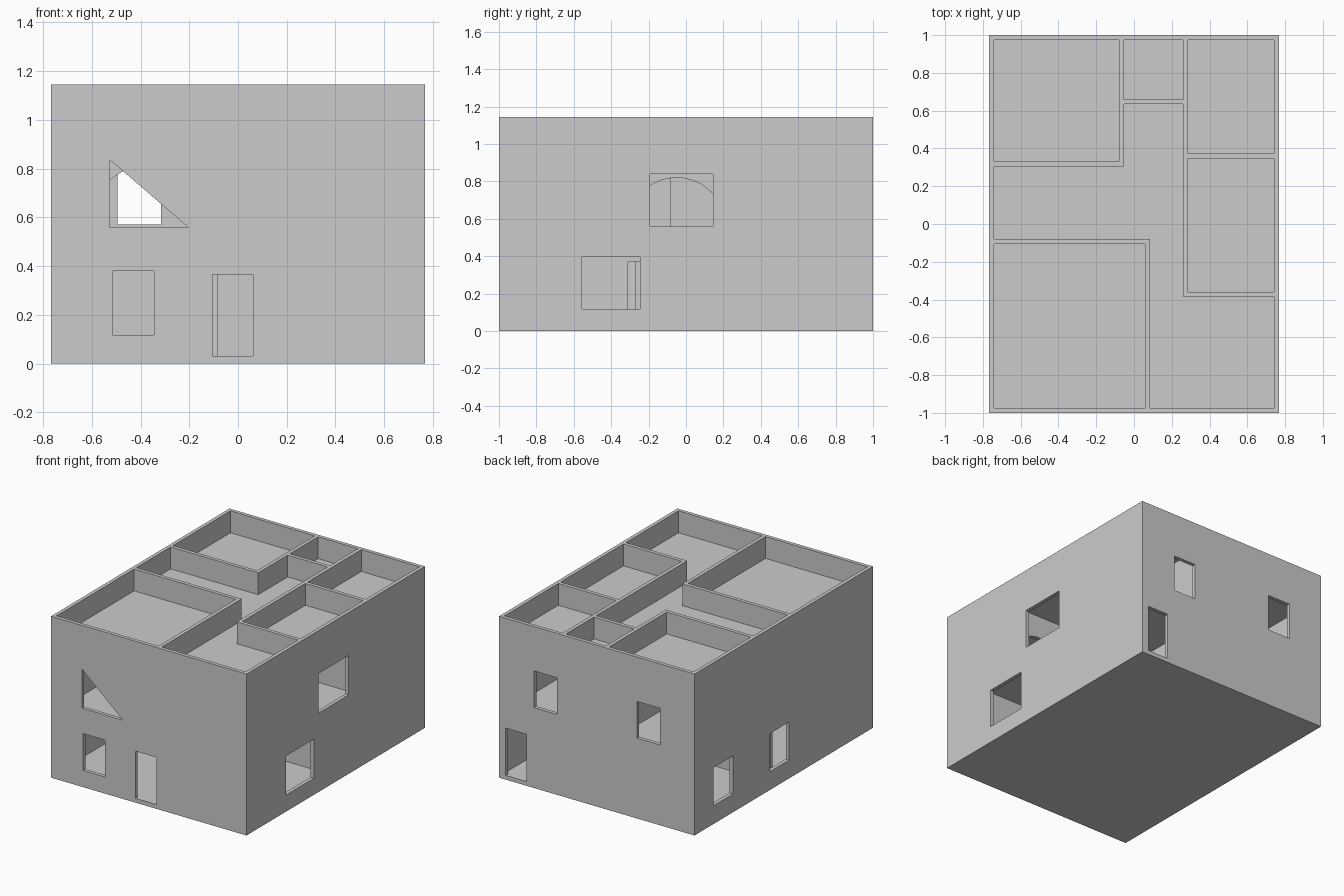
import bpy, math

if "Cube" in bpy.data.objects:
    bpy.data.objects.remove(bpy.data.objects["Cube"])

T = 0.026                 # wall thickness
W, D, H = 0.767, 1.0, 1.145
IX, IY = W - T, D - T     # inner half sizes
F1, F2, ROOF = 0.44, 0.47, 0.99


def rect(a, b, z0, z1):
    return [(a, z0), (b, z0), (b, z1), (a, z1)]


def arch(c, r, base, spring):
    """Round-headed doorway outline."""
    n = 20
    return [(c - r, base), (c + r, base)] + [
        (c + r * math.cos(math.pi * i / n), spring + r * math.sin(math.pi * i / n))
        for i in range(n + 1)]


def wall(name, axis, at, a, b, z0, z1, holes=()):
    """Flat wall along x or y, a filled outline with holes, extruded to thickness."""
    cu = bpy.data.curves.new(name, 'CURVE')
    cu.dimensions = '2D'
    cu.fill_mode = 'BOTH'
    cu.extrude = T / 2
    for pts in [rect(a, b, z0, z1)] + list(holes):
        s = cu.splines.new('POLY')
        s.points.add(len(pts) - 1)
        for p, (u, v) in zip(s.points, pts):
            p.co = (u, v, 0, 1)
        s.use_cyclic_u = True
    tmp = bpy.data.objects.new(name + "_outline", cu)
    bpy.context.collection.objects.link(tmp)
    dg = bpy.context.evaluated_depsgraph_get()
    me = bpy.data.meshes.new_from_object(tmp.evaluated_get(dg))
    bpy.data.objects.remove(tmp)
    me.shade_flat()
    ob = bpy.data.objects.new(name, me)
    bpy.context.collection.objects.link(ob)
    along_x = axis == 'x'
    ob.location = (0, at, 0) if along_x else (at, 0, 0)
    ob.rotation_euler = (math.pi / 2, 0, 0 if along_x else math.pi / 2)
    return ob


def slab(name, z0, z1):
    bpy.ops.mesh.primitive_cube_add(size=1, location=(0, 0, (z0 + z1) / 2))
    ob = bpy.context.object
    ob.name = name
    ob.scale = (2 * IX, 2 * IY, z1 - z0)


# floors and roof deck
slab("ground_floor", 0, 0.03)
slab("upper_floor", F1, F2)
slab("roof_deck", ROOF - 0.03, ROOF)

# outer walls with windows and doors
wall("front_wall", 'x', -D + T / 2, -W, W, 0, H, [
    rect(-0.515, -0.345, 0.118, 0.38),
    rect(-0.105, 0.062, 0.03, 0.365),
    [(-0.525, 0.558), (-0.203, 0.558), (-0.525, 0.835)]])
wall("back_wall", 'x', D - T / 2, -W, W, 0, H, [
    rect(0.55, 0.715, 0.03, 0.365),
    rect(0.313, 0.493, 0.57, 0.83),
    rect(-0.495, -0.315, 0.57, 0.83)])
wall("right_wall", 'y', W - T / 2, -IY, IY, 0, H, [
    rect(-0.555, -0.245, 0.118, 0.395),
    rect(-0.192, 0.145, 0.56, 0.84)])
wall("left_wall", 'y', -W + T / 2, -IY, IY, 0, H, [
    rect(0.57, 0.785, 0.13, 0.40),
    rect(-0.06, 0.153, 0.13, 0.40)])

# upper partitions, which rise past the roof deck to the open top
h = T / 2
upper = [
    ('x', 0.317, -IX, -0.054, [arch(-0.35, 0.26, 0.48, 0.56)]),
    ('y', -0.067, 0.317 + h, IY, []),
    ('x', -0.093, -IX, 0.085, [arch(-0.35, 0.26, 0.48, 0.56)]),
    ('y', 0.072, -IY, -0.093 - h, []),
    ('x', 0.647, -0.054, 0.26, [rect(0.02, 0.19, F2 + 0.01, 0.81)]),
    ('y', 0.273, -0.385, IY, [arch(-0.05, 0.26, 0.48, 0.56),
                              rect(0.42, 0.59, F2 + 0.01, 0.81)]),
    ('x', 0.36, 0.286, IX, []),
    ('x', -0.372, 0.286, IX, [arch(0.515, 0.2, 0.48, 0.6)]),
]
for i, (axis, at, a, b, holes) in enumerate(upper):
    wall(f"upper_partition_{i + 1}", axis, at, a, b, F2, H, holes)

# ground partitions
ground = [
    ('x', -0.65, 0.2 + h, IX, []),
    ('y', 0.2, -0.663, 0.043, [rect(-0.31, -0.14, 0.035, 0.37)]),
    ('x', 0.03, 0.2 + h, IX, []),
    ('y', -0.27, -0.4, 0.113, [rect(-0.27, -0.1, 0.035, 0.37)]),
    ('x', 0.1, -IX, -0.27 - h, []),
    ('x', 0.38, -0.085, IX, [rect(0.35, 0.52, 0.035, 0.37)]),
    ('y', 0.22, 0.38 + h, IY, []),
]
for i, (axis, at, a, b, holes) in enumerate(ground):
    wall(f"ground_partition_{i + 1}", axis, at, a, b, 0.03, F1, holes)
